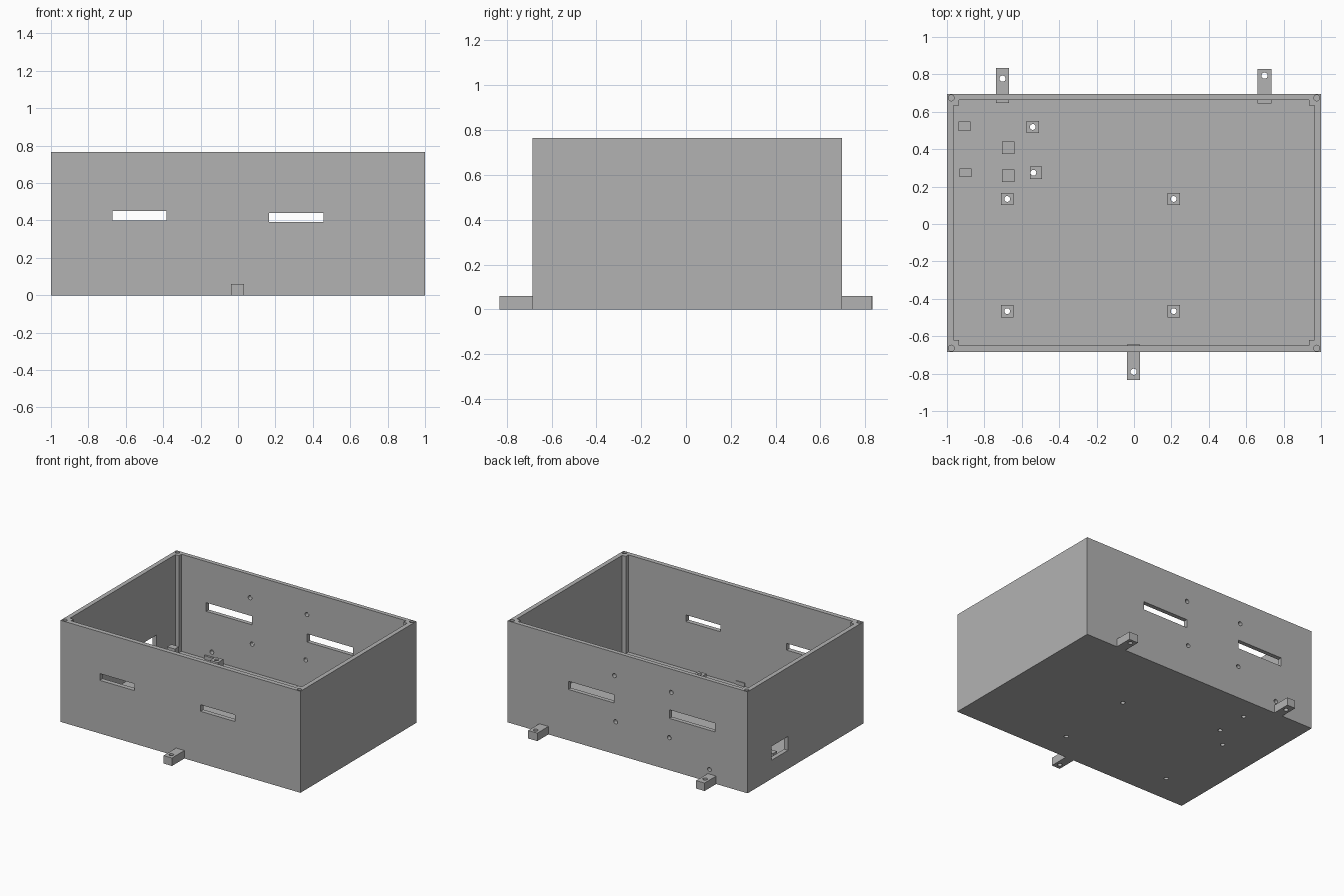
import bpy, bmesh, math
from mathutils import Matrix, Vector

if "Cube" in bpy.data.objects:
    bpy.data.objects.remove(bpy.data.objects["Cube"])

X, Y0, Y1, H = 1.0, -0.685, 0.695, 0.765      # outer box
IX, IY0, IY1 = 0.966, -0.65, 0.663            # inner wall faces
FLOOR, POST_TOP, TAB_TOP = 0.033, 0.13, 0.06

grey = bpy.data.materials.new("plain grey")
grey.diffuse_color = (0.45, 0.45, 0.45, 1)
grey.use_nodes = True
grey.node_tree.nodes["Principled BSDF"].inputs["Base Color"].default_value = grey.diffuse_color


def add_box(bm, x0, x1, y0, y1, z0, z1):
    m = Matrix.Translation(((x0 + x1) / 2, (y0 + y1) / 2, (z0 + z1) / 2))
    m = m @ Matrix.Diagonal((x1 - x0, y1 - y0, z1 - z0, 1))
    bmesh.ops.create_cube(bm, size=1, matrix=m)


def add_drill(bm, center, r, length, axis='Z'):
    m = Matrix.Translation(Vector(center))
    if axis == 'Y':
        m = m @ Matrix.Rotation(math.pi / 2, 4, 'X')
    bmesh.ops.create_cone(bm, cap_ends=True, segments=24, radius1=r, radius2=r,
                          depth=length, matrix=m)


def make(name, bm):
    bmesh.ops.recalc_face_normals(bm, faces=bm.faces)
    me = bpy.data.meshes.new(name)
    bm.to_mesh(me)
    bm.free()
    me.materials.append(grey)
    ob = bpy.data.objects.new(name, me)
    bpy.context.collection.objects.link(ob)
    return ob


def cut(ob, cutter):
    mod = ob.modifiers.new("cut", 'BOOLEAN')
    mod.operation, mod.solver, mod.object = 'DIFFERENCE', 'EXACT', cutter
    bpy.context.view_layer.update()
    me = bpy.data.meshes.new_from_object(
        ob.evaluated_get(bpy.context.evaluated_depsgraph_get()))
    ob.modifiers.clear()
    ob.data = me


# Solid block for the case
bm = bmesh.new()
add_box(bm, -X, X, Y0, Y1, 0, H)
case = make("case", bm)

# Cavity: rectangle with a square notch left at each corner for the screw pillars
N = 0.03
corners = [(IX, IY1, 1, 1), (-IX, IY1, -1, 1), (-IX, IY0, -1, -1), (IX, IY0, 1, -1)]
pts = []
for x, y, sx, sy in corners:
    tri = [(x, y - sy * N), (x - sx * N, y - sy * N), (x - sx * N, y)]
    pts += tri if sx * sy > 0 else tri[::-1]
bm = bmesh.new()
face = bm.faces.new([bm.verts.new((x, y, FLOOR)) for x, y in pts])
ext = bmesh.ops.extrude_face_region(bm, geom=[face])
bmesh.ops.translate(bm, vec=(0, 0, 1), verts=[v for v in ext["geom"]
                                              if isinstance(v, bmesh.types.BMVert)])
cavity = make("cavity_cutter", bm)

# Wall openings: front and back slots, side window, back wall screw holes
bm = bmesh.new()
add_box(bm, -0.672, -0.383, Y0 - .1, IY0 + .1, 0.40, 0.451)
add_box(bm, 0.167, 0.456, Y0 - .1, IY0 + .1, 0.391, 0.441)
add_box(bm, 0.112, 0.493, IY1 - .1, Y1 + .1, 0.383, 0.445)
add_box(bm, -0.729, -0.348, IY1 - .1, Y1 + .1, 0.39, 0.455)
add_box(bm, -X - .1, -IX + .1, 0.213, 0.41, 0.14, 0.245)
for x, z in [(.11, .59), (-.364, .59), (.1, .245), (-.347, .245), (-.682, .095)]:
    add_drill(bm, (x, (IY1 + Y1) / 2, z), 0.016, 0.1, 'Y')
# Lid screw holes in the corner pillars
for sx in (-1, 1):
    for y in (Y0 + 0.021, Y1 - 0.021):
        add_drill(bm, (sx * (X - 0.023), y, H), 0.016, 0.3)
openings = make("opening_cutter", bm)

# Vertical holes through standoffs and tabs
posts = [(-.541, .519, -.541), (-.524, .274, -.538), (-.678, .134, -.678),
         (.212, .134, .212), (-.678, -.466, -.678), (.212, -.466, .212)]
bm = bmesh.new()
for x, y, hx in posts:
    add_drill(bm, (hx, y, 0.1), 0.0155, 0.4)
drills = make("floor_drill_cutter", bm)
for c in (cavity, openings, drills):
    cut(case, c)

# Standoffs with holes
for i, (x, y, hx) in enumerate(posts):
    bm = bmesh.new()
    add_box(bm, x - .033, x + .033, y - .033, y + .033, FLOOR, POST_TOP)
    cut(make(f"standoff_{i + 1}", bm), drills)

# Plain support blocks
for i, (x, y, w, d) in enumerate([(-.672, .408, .066, .066), (-.672, .258, .066, .066),
                                  (-.907, .522, .064, .05), (-.902, .274, .064, .046)]):
    bm = bmesh.new()
    add_box(bm, x - w / 2, x + w / 2, y - d / 2, y + d / 2, FLOOR, POST_TOP)
    make(f"support_block_{i + 1}", bm)

# Mounting tabs: outer lug plus the small end showing inside the wall
for name, x, w, wall, tip, inner, end, hole in [
        ("back_left_tab", -.703, .07, Y1, .833, IY1, .648, .777),
        ("back_right_tab", .698, .076, Y1, .828, IY1, .644, .793),
        ("front_tab", -.002, .07, Y0, -.833, IY0, -.643, -.79)]:
    bm = bmesh.new()
    add_drill(bm, (x, hole, 0), 0.0165, 0.4)
    drill = make("tab_drill_cutter", bm)
    bm = bmesh.new()
    add_box(bm, x - w / 2, x + w / 2, min(wall, tip), max(wall, tip), 0, TAB_TOP)
    add_box(bm, x - w / 2, x + w / 2, min(inner, end), max(inner, end), FLOOR, TAB_TOP)
    cut(make(name, bm), drill)
    bpy.data.objects.remove(drill)

for c in (cavity, openings, drills):
    bpy.data.objects.remove(c)
